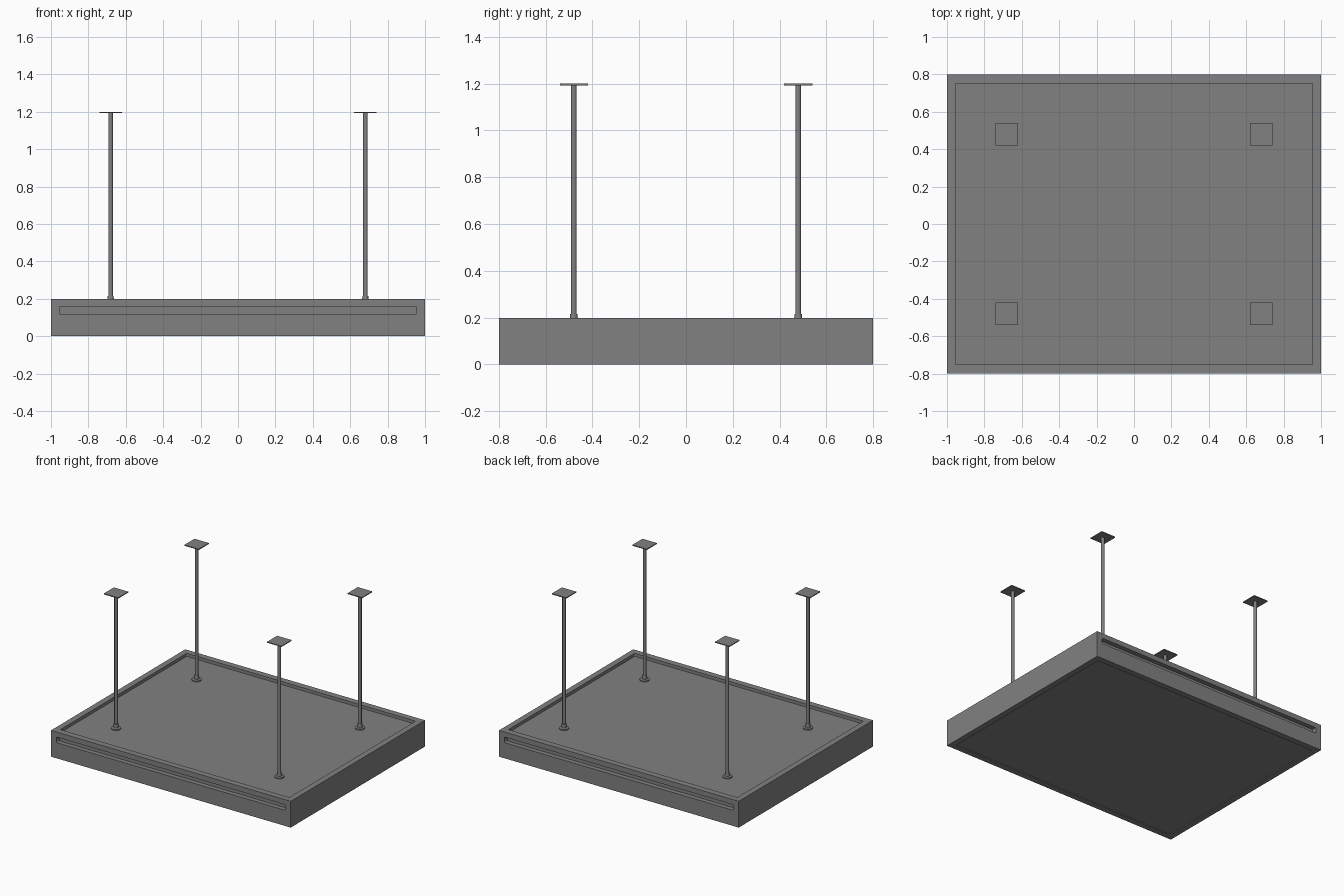
import bpy, bmesh
from mathutils import Matrix

if "Cube" in bpy.data.objects:
    bpy.data.objects.remove(bpy.data.objects["Cube"])

grey = bpy.data.materials.new("mid grey")
grey.diffuse_color = (0.22, 0.22, 0.22, 1)
grey.use_nodes = True
grey.node_tree.nodes["Principled BSDF"].inputs["Base Color"].default_value = grey.diffuse_color


def finish(name, bm):
    me = bpy.data.meshes.new(name)
    bm.to_mesh(me)
    bm.free()
    me.materials.append(grey)
    ob = bpy.data.objects.new(name, me)
    bpy.context.collection.objects.link(ob)
    return ob


def box(name, lo, hi, round_axis=None, radius=0.006):
    """Box between two corners; edges along round_axis may be rounded."""
    bm = bmesh.new()
    size = [b - a for a, b in zip(lo, hi)]
    mid = [(a + b) / 2 for a, b in zip(lo, hi)]
    bmesh.ops.create_cube(bm, size=1, matrix=Matrix.Translation(mid) @ Matrix.Diagonal((*size, 1)))
    if round_axis is not None:
        edges = [e for e in bm.edges
                 if abs((e.verts[0].co - e.verts[1].co)[round_axis]) > 1e-5]
        bmesh.ops.bevel(bm, geom=edges, offset=radius, segments=3, profile=0.5, affect='EDGES')
    return finish(name, bm)


def lathe(name, profile, x, y, sides=24):
    """Closed solid of revolution from (radius, z) pairs."""
    bm = bmesh.new()
    verts = [bm.verts.new((r, 0, z)) for r, z in profile]
    edges = [bm.edges.new(p) for p in zip(verts, verts[1:])]
    bmesh.ops.spin(bm, geom=verts + edges, cent=(0, 0, 0), axis=(0, 0, 1),
                   angle=6.283185307, steps=sides)
    bmesh.ops.remove_doubles(bm, verts=bm.verts, dist=1e-5)
    bmesh.ops.recalc_face_normals(bm, faces=bm.faces)
    bmesh.ops.translate(bm, verts=bm.verts, vec=(x, y, 0))
    ob = finish(name, bm)
    bpy.ops.object.select_all(action='DESELECT')
    ob.select_set(True)
    bpy.context.view_layer.objects.active = ob
    bpy.ops.object.shade_smooth_by_angle(angle=0.6)
    return ob


# Housing with a top recess, a shallow bottom recess and front and back slots
FLOOR = 0.175
housing = box("housing", (-1, -0.8, 0), (1, 0.8, 0.198))
cutters = [
    box("top_recess_cutter", (-0.955, -0.752, FLOOR), (0.955, 0.752, 0.3), 2),
    box("bottom_recess_cutter", (-0.955, -0.755, -0.1), (0.955, 0.755, 0.006), 2),
    box("front_slot_cutter", (-0.955, -0.9, 0.118), (0.955, -0.765, 0.16), 1),
    box("back_slot_cutter", (-0.955, 0.765, 0.118), (0.955, 0.9, 0.16), 1),
]
for c in cutters:
    c.hide_render = True
    c.hide_set(True)
    m = housing.modifiers.new(c.name, 'BOOLEAN')
    m.operation, m.solver, m.object = 'DIFFERENCE', 'EXACT', c

# Four hanging rods with stepped collars and square mounting plates
for x in (-0.681, 0.681):
    for y in (-0.48, 0.48):
        lathe("rod_collar", [(0, FLOOR), (0.034, FLOOR), (0.034, 0.183), (0.018, 0.186),
                             (0.016, 0.214), (0, 0.214)], x, y)
        lathe("hanging_rod", [(0, 0.18), (0.0125, 0.18), (0.0125, 1.195), (0, 1.195)], x, y)
        box("mounting_plate", (x - 0.06, y - 0.06, 1.193), (x + 0.06, y + 0.06, 1.2))
